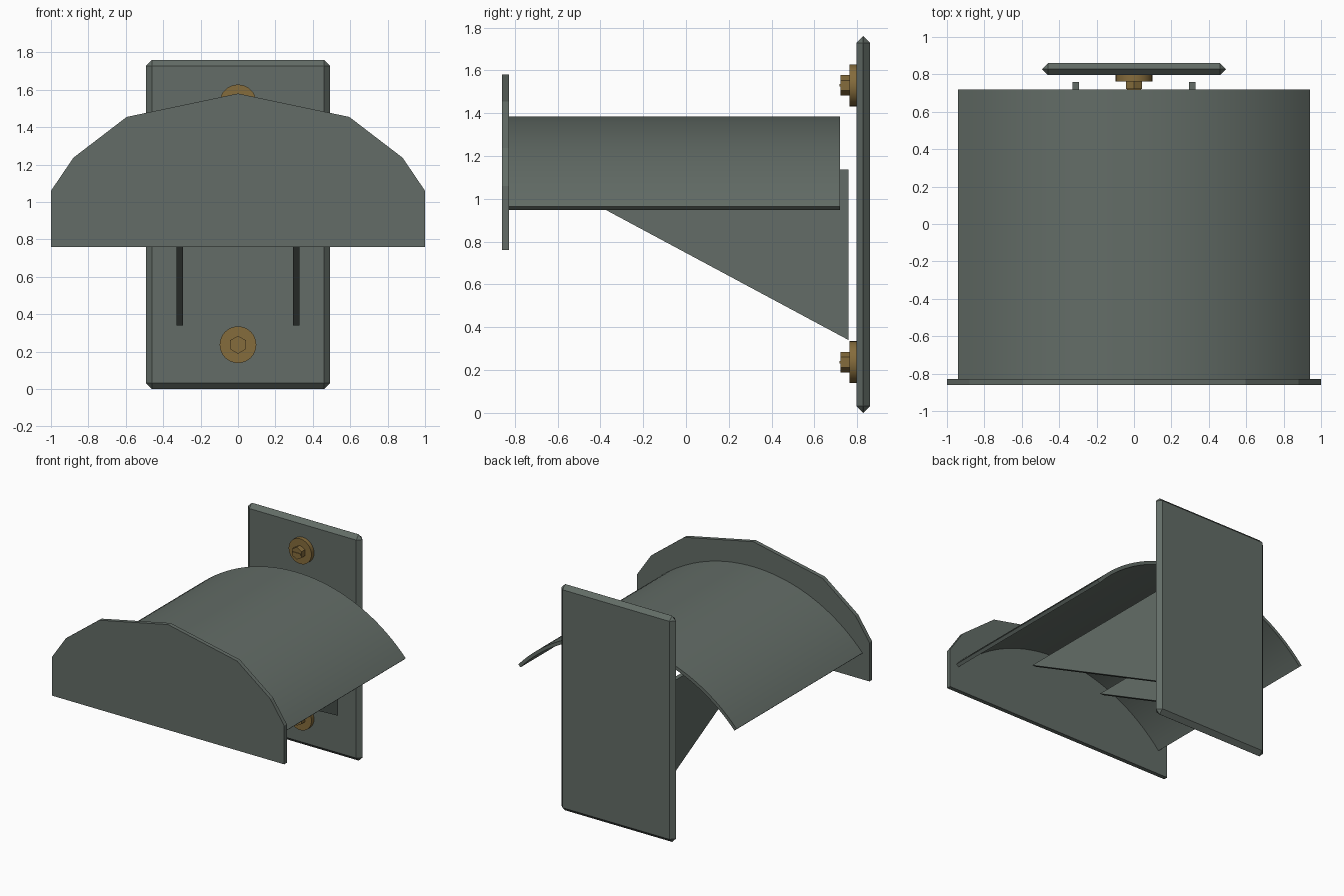
import bpy, bmesh, math
from mathutils import Matrix, Vector

if "Cube" in bpy.data.objects:
    bpy.data.objects.remove(bpy.data.objects["Cube"])


def material(name, rgb):
    m = bpy.data.materials.new(name)
    m.diffuse_color = (*rgb, 1)
    m.use_nodes = True
    m.node_tree.nodes["Principled BSDF"].inputs["Base Color"].default_value = m.diffuse_color
    return m


STEEL = material("grey green steel", (0.125, 0.152, 0.135))
BRASS = material("aged brass", (0.235, 0.150, 0.045))


def finish(name, bm, mat):
    bmesh.ops.recalc_face_normals(bm, faces=bm.faces[:])
    me = bpy.data.meshes.new(name)
    bm.to_mesh(me)
    bm.free()
    me.materials.append(mat)
    ob = bpy.data.objects.new(name, me)
    bpy.context.collection.objects.link(ob)
    return ob


def smooth(ob, degrees=30):
    bpy.ops.object.select_all(action='DESELECT')
    ob.select_set(True)
    bpy.context.view_layer.objects.active = ob
    bpy.ops.object.shade_smooth_by_angle(angle=math.radians(degrees))


def prism(name, points, offset, mat):
    """Closed outline of 3D points, extruded by offset."""
    bm = bmesh.new()
    face = bm.faces.new([bm.verts.new(p) for p in points])
    ext = bmesh.ops.extrude_face_region(bm, geom=[face], use_keep_orig=True)
    verts = [g for g in ext["geom"] if isinstance(g, bmesh.types.BMVert)]
    bmesh.ops.translate(bm, verts=verts, vec=Vector(offset))
    return finish(name, bm, mat)


def box(name, center, size, mat, bevel=0):
    bm = bmesh.new()
    bmesh.ops.create_cube(bm, size=1, matrix=Matrix.Translation(center) @ Matrix.Diagonal((*size, 1)))
    if bevel:
        bmesh.ops.bevel(bm, geom=bm.edges[:], offset=bevel, segments=1,
                        affect='EDGES', profile=0.5)
    return finish(name, bm, mat)


def disc(name, y0, y1, z, radius, sides, mat):
    bm = bmesh.new()
    mat4 = (Matrix.Translation((0, (y0 + y1) / 2, z)) @ Matrix.Rotation(math.pi / 2, 4, 'X')
            @ Matrix.Rotation(math.pi / 2 if sides == 6 else 0, 4, 'Z'))
    bmesh.ops.create_cone(bm, cap_ends=True, segments=sides, radius1=radius,
                          radius2=radius, depth=y1 - y0, matrix=mat4)
    # make the hexagon stand on a point
    if sides == 6:
        top = max(v.co.z for v in bm.verts) - z
        if top < radius * 0.95:
            bmesh.ops.rotate(bm, verts=bm.verts[:], cent=(0, 0, z),
                             matrix=Matrix.Rotation(math.pi / 6, 3, 'Y'))
    return finish(name, bm, mat)


# Chamfered wall plate
box("wall_plate", (0, 0.828, 0.88), (0.984, 0.065, 1.76), STEEL, bevel=0.032)

# Faceted front plate
half = [(1, 0.76), (1, 1.06), (0.88, 1.237), (0.595, 1.455)]
outline = half + [(0, 1.58)] + [(-x, z) for x, z in reversed(half)]
prism("front_plate", [(x, -0.86, z) for x, z in outline], (0, 0.032, 0), STEEL)

# Curved hood sheet
R, THICK, CZ, N = 1.262, 0.026, 0.123, 40
A = math.asin(0.94 / R)
angles = [-A + 2 * A * i / N for i in range(N + 1)]
arc = [(R * math.sin(a), CZ + R * math.cos(a)) for a in angles]
arc += [((R - THICK) * math.sin(a), CZ + (R - THICK) * math.cos(a)) for a in reversed(angles)]
smooth(prism("curved_hood", [(x, -0.83, z) for x, z in arc], (0, 1.55, 0), STEEL))

# Pair of triangular gussets
for side, cx in (("left", -0.312), ("right", 0.312)):
    prism(side + "_gusset",
          [(cx - 0.017, y, z) for y, z in ((0.76, 0.34), (0.76, 1.136), (-0.725, 1.136))],
          (0.034, 0, 0), STEEL)

# Two bolts with washer, hex head and driver ridge
for label, z in (("upper", 1.53), ("lower", 0.237)):
    smooth(disc(label + "_washer", 0.763, 0.797, z, 0.098, 32, BRASS))
    disc(label + "_bolt_head", 0.722, 0.765, z, 0.048, 6, BRASS)
    box(label + "_bolt_ridge", (0, 0.721, z), (0.076, 0.008, 0.012), BRASS)
